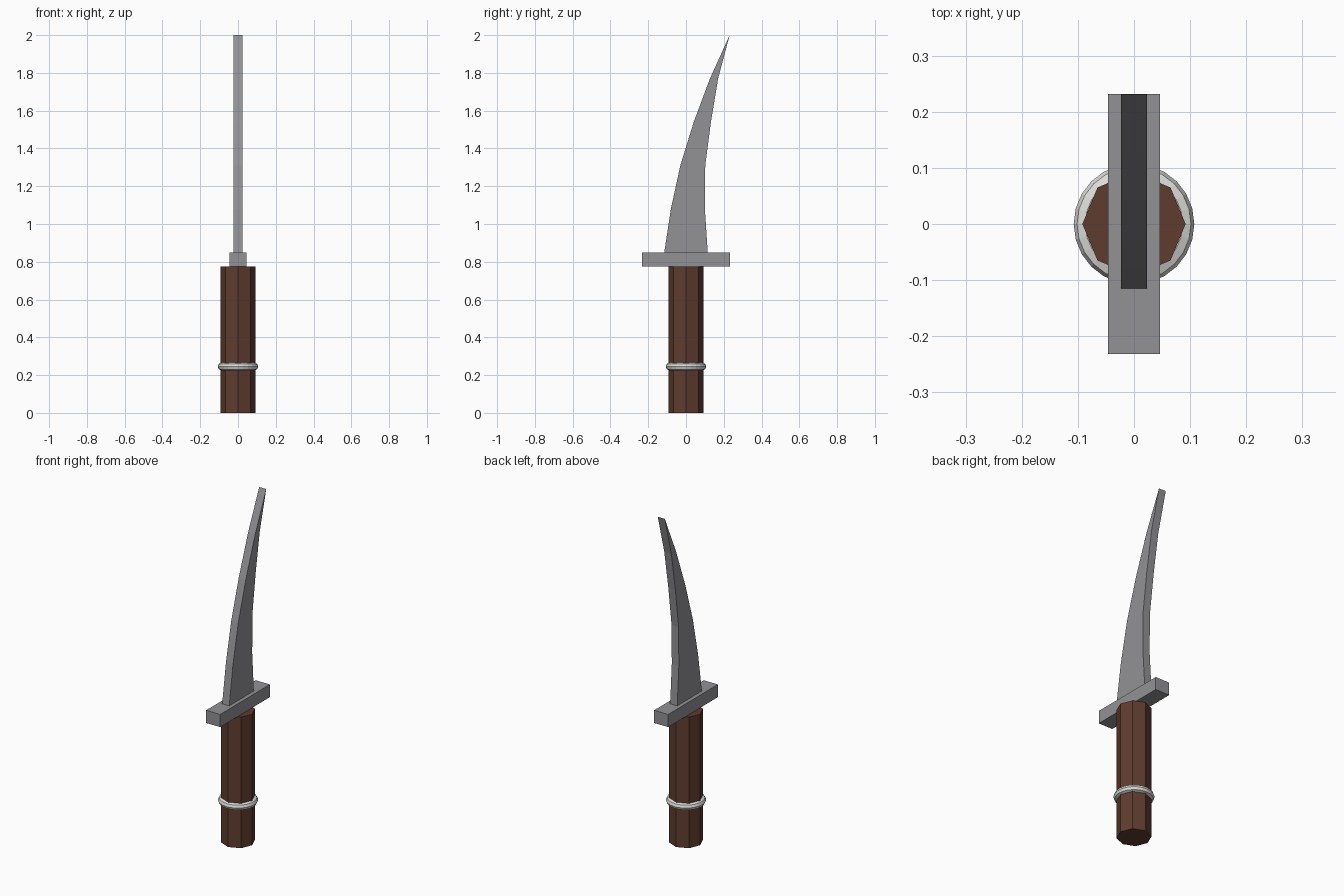
import bpy, bmesh, math
from mathutils import Matrix

if "Cube" in bpy.data.objects:
    bpy.data.objects.remove(bpy.data.objects["Cube"])


def material(name, rgb):
    m = bpy.data.materials.new(name)
    m.diffuse_color = (*rgb, 1)
    m.use_nodes = True
    m.node_tree.nodes["Principled BSDF"].inputs["Base Color"].default_value = m.diffuse_color
    return m


def add_object(name, bm, mat):
    bmesh.ops.recalc_face_normals(bm, faces=bm.faces)
    mesh = bpy.data.meshes.new(name)
    bm.to_mesh(mesh)
    bm.free()
    mesh.materials.append(mat)
    obj = bpy.data.objects.new(name, mesh)
    bpy.context.collection.objects.link(obj)
    return obj


steel = material("steel_grey", (0.29, 0.29, 0.305))
wood = material("dark_brown", (0.115, 0.045, 0.028))
silver = material("pale_silver", (0.72, 0.72, 0.70))

# Octagonal handle, a corner on each axis
bm = bmesh.new()
bmesh.ops.create_cone(bm, cap_ends=True, segments=8, radius1=0.092, radius2=0.092,
                      depth=0.775, matrix=Matrix.Translation((0, 0, 0.3875)))
corner = min(math.atan2(v.co.y, v.co.x) % (math.pi / 4) for v in bm.verts)
if 0.01 < corner < math.pi / 4 - 0.01:
    bmesh.ops.rotate(bm, verts=bm.verts, matrix=Matrix.Rotation(-corner, 3, 'Z'))
add_object("handle", bm, wood)

# Metal ring around the handle
bpy.ops.mesh.primitive_torus_add(major_segments=24, minor_segments=8, major_radius=0.087,
                                 minor_radius=0.0205, location=(0, 0, 0.245))
ring = bpy.context.object
ring.name = "handle_ring"
ring.data.materials.append(silver)

# Crossguard bar
bm = bmesh.new()
bmesh.ops.create_cube(bm, size=1, matrix=Matrix.Translation((0, 0, 0.8125))
                      @ Matrix.Diagonal((0.092, 0.464, 0.075, 1)))
add_object("crossguard", bm, steel)

# Curved blade: side profile (front y, back y, z) extruded across x, ending in an edge
profile = [(-0.115, 0.115, 0.85), (-0.08, 0.10, 1.08), (-0.03, 0.102, 1.31),
           (0.041, 0.132, 1.54), (0.127, 0.17, 1.77)]
outline = [(f, z) for f, b, z in profile] + [(0.231, 2.0)]
outline += [(b, z) for f, b, z in reversed(profile)]
bm = bmesh.new()
side = bm.faces.new([bm.verts.new((-0.023, y, z)) for y, z in outline])
out = bmesh.ops.extrude_face_region(bm, geom=[side])
moved = [g for g in out["geom"] if isinstance(g, bmesh.types.BMVert)]
bmesh.ops.translate(bm, verts=moved, vec=(0.046, 0, 0))
if side.is_valid and len(bm.faces) == len(outline) + 1:
    bm.faces.new([v for v in bm.verts if v.co.x < 0][:len(outline)])
add_object("blade", bm, steel)
